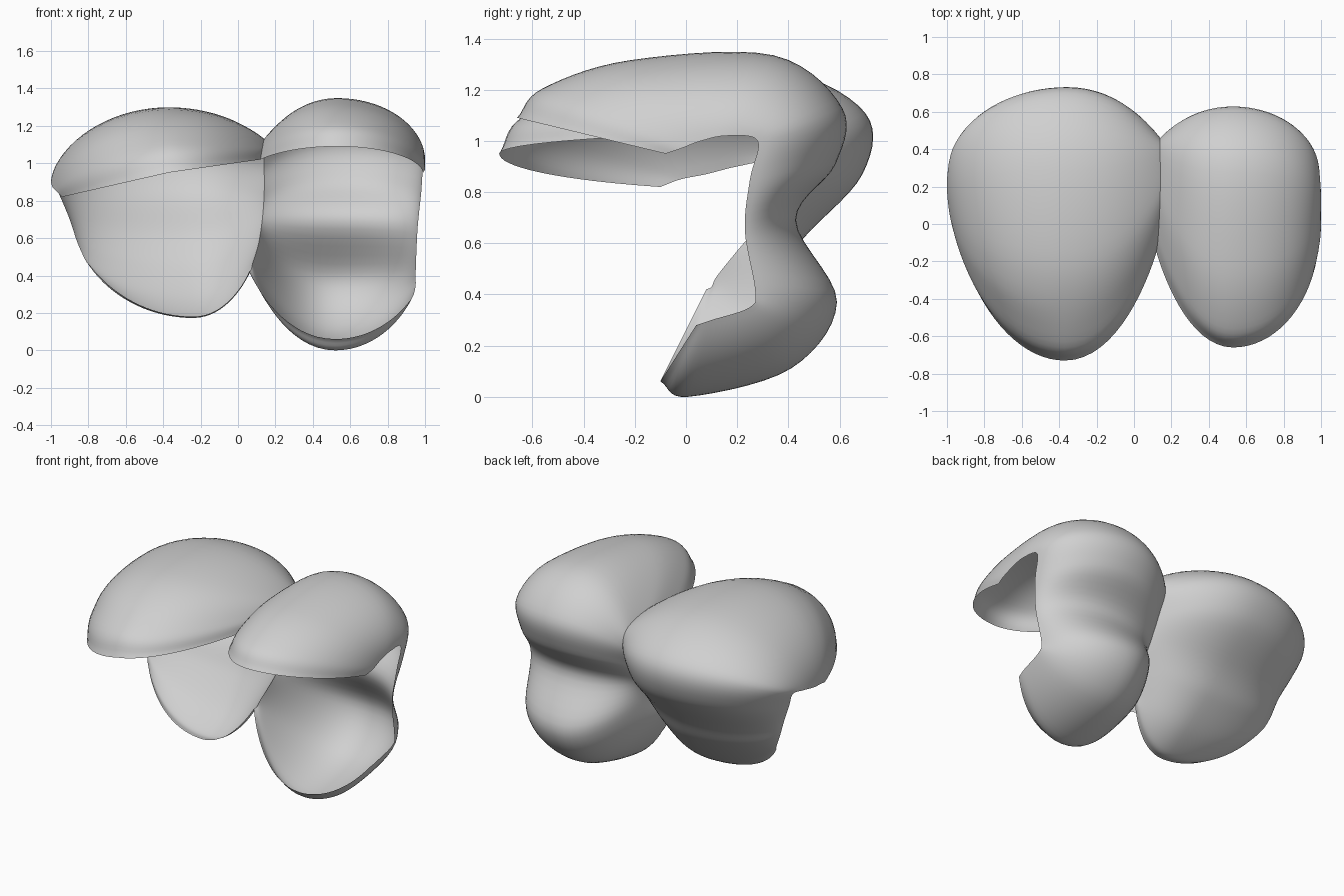
import bpy
import math
from mathutils import Vector

if "Cube" in bpy.data.objects:
    bpy.data.objects.remove(bpy.data.objects["Cube"], do_unlink=True)

PROFILE_STEPS = 7   # smooth steps between two profile points
SPAN_STEPS = 18     # rings between two neighbouring profiles


def material(name, colour):
    mat = bpy.data.materials.new(name)
    mat.use_nodes = True
    mat.diffuse_color = colour
    mat.node_tree.nodes["Principled BSDF"].inputs["Base Color"].default_value = colour
    return mat


def catmull(a, b, c, d, t):
    return 0.5 * (2 * b + (c - a) * t + (2 * a - 5 * b + 4 * c - d) * t ** 2
                  + (3 * b - a - 3 * c + d) * t ** 3)


def smooth_profile(points):
    """Smooth curve through a few points, front lip -> top -> back -> lower lip."""
    pts = [Vector(p) for p in points]
    pts = [2 * pts[0] - pts[1]] + pts + [2 * pts[-1] - pts[-2]]
    curve = []
    for i in range(1, len(pts) - 2):
        for k in range(PROFILE_STEPS):
            curve.append(catmull(*pts[i - 1:i + 3], k / PROFILE_STEPS))
    return curve + [pts[-2]]


def crown(x_top, x_low, points):
    """Middle profile of a lobe; x drifts from the upper to the lower chamber."""
    last = len(points) - 1
    out = []
    for i, (y, z) in enumerate(points):
        drift = min(1, max(0, (i / last - 0.4) / 0.4))
        out.append((x_top + (x_low - x_top) * drift, y, z))
    return smooth_profile(out)


def rim_ease(lip_roundness):
    """Swelling at an open rim: round at the back, straighter at the lower lip."""
    def ease(s, v):
        if v < 0.4:
            roundness = lip_roundness + (1 - lip_roundness) * v / 0.4
        else:
            roundness = 1.4 - v
        angle = s * math.pi / 2
        return roundness * (1 - math.cos(angle)) + (1 - roundness) * s, math.sin(angle)
    return ease


def valley_ease(s, v):
    """Soft saddle swelling away from the valley."""
    return s ** 2, s * s * (3 - 2 * s)


def bulge(edge, middle, ease, slanted_lip):
    """Rings swelling from an edge profile to a lobe's middle profile."""
    rings = []
    last = len(edge) - 1
    for k in range(SPAN_STEPS + 1):
        ring = []
        for j, (e, m) in enumerate(zip(edge, middle)):
            across, out = ease(k / SPAN_STEPS, j / last)
            slant = slanted_lip * max(0, 1 - j / (1.5 * PROFILE_STEPS))
            rise = out + (across - out) * slant
            ring.append(Vector((e.x + (m.x - e.x) * across,
                                e.y + (m.y - e.y) * out,
                                e.z + (m.z - e.z) * rise)))
        rings.append(ring)
    return rings


# Open outer rim of the right chambers
right_rim = smooth_profile([
    (-.94, -.1, .82), (-.97, -.02, .85), (-.99, .08, .87), (-1, .2, .9),
    (-.99, .3, .91), (-.95, .28, .82), (-.9, .26, .7), (-.86, .25, .58),
    (-.82, .23, .49), (-.8, .2, .46), (-.78, .18, .44)])

# Fullest section of the right chambers
right_crown = crown(-.37, -.24, [
    (-.73, .95), (-.63, 1.1), (-.22, 1.275), (.36, 1.28), (.7, 1.11), (.69, .87),
    (.46, .62), (.35, .45), (.2, .28), (.05, .18), (-.03, .18)])

# Valley between the two sides
valley = smooth_profile([
    (.12, -.15, 1.02), (.13, -.06, 1.08), (.14, .15, 1.13), (.14, .4, 1.09),
    (.14, .46, .98), (.14, .4, .84), (.13, .31, .7), (.11, .2, .57),
    (.08, .12, .47), (.07, .1, .43), (.06, .08, .42)])

# Fullest section of the left chambers
left_crown = crown(.53, .52, [
    (-.66, 1.09), (-.56, 1.205), (-.22, 1.315), (.34, 1.335), (.61, 1.13), (.585, .91),
    (.43, .69), (.59, .37), (.41, .11), (.01, 0), (-.1, .06)])

# Open outer rim of the left chambers
left_rim = smooth_profile([
    (.99, -.08, .95), (1, -.02, .97), (1, .06, 1), (1, .16, 1.02),
    (.99, .28, 1), (.98, .25, .85), (.96, .23, .65), (.95, .27, .42),
    (.95, .25, .35), (.94, .1, .3), (.93, .04, .28)])

# Join the four swelling spans into one open shell
rings = bulge(right_rim, right_crown, rim_ease(.5), 1)
rings += bulge(valley, right_crown, valley_ease, 1)[-2::-1]
rings += bulge(valley, left_crown, valley_ease, 0)[1:]
rings += bulge(left_rim, left_crown, rim_ease(.9), 0)[-2::-1]

verts = [p for ring in rings for p in ring]
n = len(rings[0])
faces = [(i * n + j, (i + 1) * n + j, (i + 1) * n + j + 1, i * n + j + 1)
         for i in range(len(rings) - 1) for j in range(n - 1)]

# Rest the shell on the ground
ground = min(p.z for p in verts)
verts = [p - Vector((0, 0, ground)) for p in verts]

mesh = bpy.data.meshes.new("chamber_shell")
mesh.from_pydata(verts, [], faces)
mesh.materials.append(material("plain_grey", (.63, .63, .63, 1)))
shell = bpy.data.objects.new("chamber_shell", mesh)
bpy.context.collection.objects.link(shell)

bpy.ops.object.select_all(action='DESELECT')
shell.select_set(True)
bpy.context.view_layer.objects.active = shell
bpy.ops.object.shade_smooth_by_angle(angle=math.radians(50))
